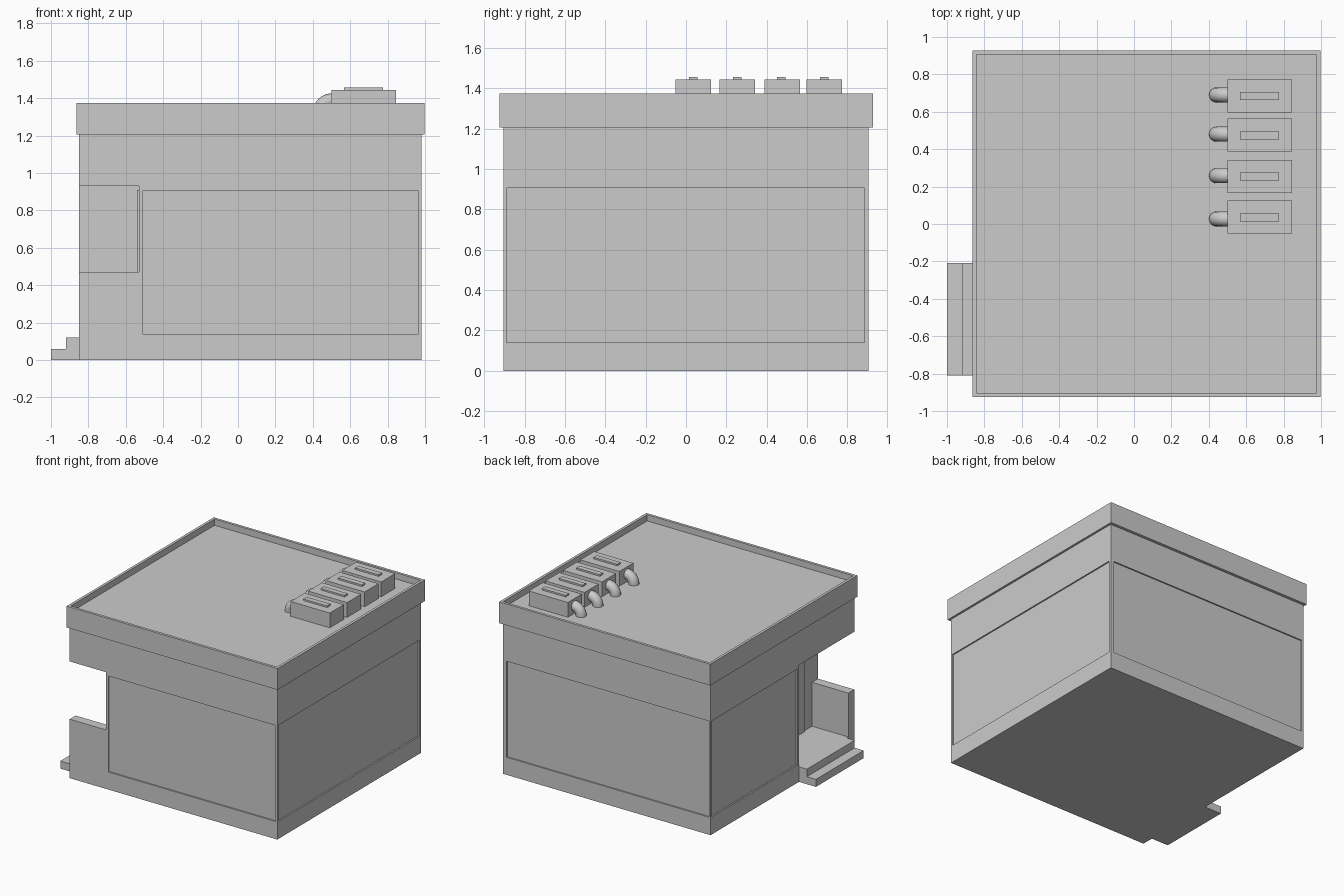
import bpy, bmesh
from math import sin, cos, pi

if "Cube" in bpy.data.objects:
    bpy.data.objects.remove(bpy.data.objects["Cube"])


def make_object(name, bm):
    bmesh.ops.recalc_face_normals(bm, faces=bm.faces)
    mesh = bpy.data.meshes.new(name)
    bm.to_mesh(mesh)
    bm.free()
    ob = bpy.data.objects.new(name, mesh)
    bpy.context.collection.objects.link(ob)
    return ob


def box_bm(x0, x1, y0, y1, z0, z1):
    bm = bmesh.new()
    bmesh.ops.create_cube(bm, size=1)
    for v in bm.verts:
        v.co = (x1 if v.co.x > 0 else x0, y1 if v.co.y > 0 else y0, z1 if v.co.z > 0 else z0)
    return bm


def box(name, *dims):
    return make_object(name, box_bm(*dims))


def prism(name, pts, offset):
    """Closed profile of 3D points, extruded by offset."""
    bm = bmesh.new()
    face = bm.faces.new([bm.verts.new(p) for p in pts])
    ext = bmesh.ops.extrude_face_region(bm, geom=[face])
    bmesh.ops.translate(bm, vec=offset, verts=[g for g in ext['geom'] if isinstance(g, bmesh.types.BMVert)])
    return make_object(name, bm)


def cut(target, cutter):
    mod = target.modifiers.new("cut", 'BOOLEAN')
    mod.operation, mod.solver, mod.object = 'DIFFERENCE', 'EXACT', cutter
    bpy.context.view_layer.objects.active = target
    bpy.ops.object.modifier_apply(modifier=mod.name)
    bpy.data.objects.remove(cutter, do_unlink=True)


# House walls
X0, X1, Y0, Y1 = -0.85, 0.98, -0.905, 0.905
walls = box("walls", X0, X1, Y0, Y1, 0, 1.21)

# Corner porch: open to the left, half wall at the front
porch = [(-0.21, 0.12), (-0.83, 0.12), (-0.83, 0.47), (-1.0, 0.47), (-1.0, 0.93), (-0.21, 0.93)]
cut(walls, prism("porch_cutter", [(-0.95, y, z) for y, z in porch], (0.42, 0, 0)))

# Shallow recessed panel on each wall
D, ZB, ZT = 0.011, 0.14, 0.905
for dims in [(-0.51, 0.965, Y0 - 0.1, Y0 + D), (X1 - D, X1 + 0.1, -0.89, 0.885),
             (-0.835, 0.95, Y1 - D, Y1 + 0.1), (X0 - 0.1, X0 + D, -0.19, 0.89)]:
    cut(walls, box("panel_cutter", *dims, ZB, ZT))

# Door slab on the inner porch wall
box("porch_door", -0.54, -0.525, -0.72, -0.30, 0.12, 0.91)

# Entrance steps
steps = [(-1.0, 0), (-1.0, 0.06), (-0.92, 0.06), (-0.92, 0.12), (X0, 0.12), (X0, 0)]
prism("entrance_steps", [(x, -0.81, z) for x, z in steps], (0, 0.602, 0))

# Flat roof with a raised rim
bm = box_bm(-0.863, 0.997, -0.925, 0.928, 1.205, 1.375)
bm.normal_update()
top = max(bm.faces, key=lambda f: f.calc_center_median().z)
bmesh.ops.inset_region(bm, faces=[top], thickness=0.03)
ROOF = 1.325
ext = bmesh.ops.extrude_face_region(bm, geom=[top])
for g in ext['geom']:
    if isinstance(g, bmesh.types.BMVert):
        g.co.z = ROOF
if top.is_valid:
    bmesh.ops.delete(bm, geom=[top], context='FACES_ONLY')
make_object("roof", bm)


def elbow(name, cx, cy, cz, bend, r, steps=10, sides=16):
    """Quarter-bend tube rising from the roof into the unit."""
    bm = bmesh.new()
    rings = []
    for i in range(steps + 1):
        a = pi / 2 * i / steps
        ring = []
        for j in range(sides):
            t = 2 * pi * j / sides
            d = bend + r * cos(t)
            ring.append(bm.verts.new((cx - d * cos(a), cy + r * sin(t), cz + d * sin(a))))
        rings.append(ring)
    for a, b in zip(rings, rings[1:]):
        for j in range(sides):
            k = (j + 1) % sides
            bm.faces.new((a[j], a[k], b[k], b[j])).smooth = True
    bm.faces.new(rings[0])
    bm.faces.new(rings[-1])
    return make_object(name, bm)


# Row of rooftop ventilation units: unit centre, vent centre, duct centre
rows = [(0.037, 0.035, 0.027), (0.255, 0.254, 0.258), (0.476, 0.473, 0.48), (0.685, 0.685, 0.69)]
for i, (yu, yv, yd) in enumerate(rows, 1):
    box(f"vent_unit_{i}", 0.50, 0.845, yu - 0.088, yu + 0.088, ROOF, 1.443)
    box(f"vent_cap_{i}", 0.567, 0.775, yv - 0.021, yv + 0.021, 1.435, 1.456)
    elbow(f"vent_duct_{i}", 0.502, yd, ROOF, 0.061, 0.04)
